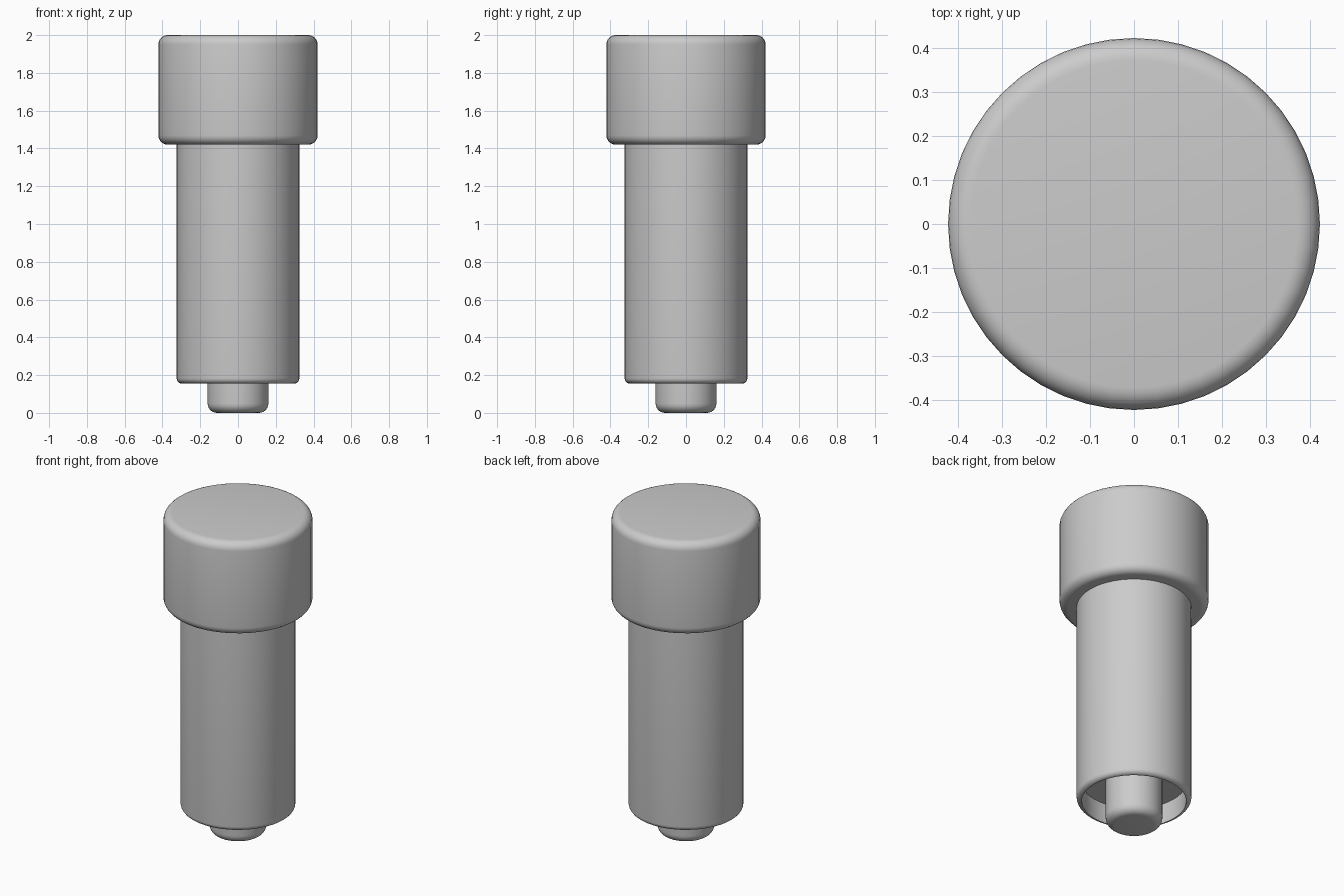
import bpy, bmesh
from math import sin, cos, pi, radians

old = bpy.data.objects.get("Cube")
if old:
    bpy.data.objects.remove(old, do_unlink=True)

SIDES = 48

grey = bpy.data.materials.new("plain grey")
grey.use_nodes = True
colour = (0.6, 0.6, 0.6, 1)
grey.diffuse_color = colour
grey.node_tree.nodes["Principled BSDF"].inputs["Base Color"].default_value = colour


def rounded(radius, z, bevel, top, steps=6):
    """Quarter-round corner of a profile, listed from bottom to top."""
    centre = z - bevel if top else z + bevel
    start = 0 if top else -pi / 2
    angles = [start + pi / 2 * i / steps for i in range(steps + 1)]
    return [(radius - bevel + bevel * cos(a), centre + bevel * sin(a)) for a in angles]


def lathe(name, profile):
    """Spin a radius/height profile around z; ends on the axis close it."""
    bm = bmesh.new()
    verts = [bm.verts.new((r, 0, z)) for r, z in profile]
    edges = [bm.edges.new(pair) for pair in zip(verts, verts[1:])]
    bmesh.ops.spin(bm, geom=verts + edges, cent=(0, 0, 0), axis=(0, 0, 1),
                   angle=2 * pi, steps=SIDES, use_duplicate=False)
    bmesh.ops.remove_doubles(bm, verts=bm.verts, dist=0.0005)
    bmesh.ops.recalc_face_normals(bm, faces=bm.faces)
    mesh = bpy.data.meshes.new(name)
    bm.to_mesh(mesh)
    bm.free()
    mesh.materials.append(grey)
    obj = bpy.data.objects.new(name, mesh)
    bpy.context.collection.objects.link(obj)
    bpy.ops.object.select_all(action="DESELECT")
    obj.select_set(True)
    bpy.context.view_layer.objects.active = obj
    bpy.ops.object.shade_smooth_by_angle(angle=radians(35))


# Wide cap with rounded rims
lathe("cap", [(0, 1.42)] + rounded(0.422, 1.42, 0.05, False)
      + rounded(0.422, 2.0, 0.05, True) + [(0, 2.0)])

# Long barrel with a shallow recess in its lower end
lathe("barrel", [(0, 0.28), (0.296, 0.28)] + rounded(0.325, 0.155, 0.029, False)
      + [(0.325, 1.44), (0, 1.44)])

# Small pin rising into the recess
lathe("pin", rounded(0.161, 0, 0.05, False) + [(0.161, 0.29), (0, 0.29)])
pin = bpy.data.objects["pin"]

# Flat end of the pin
bm = bmesh.new()
bm.from_mesh(pin.data)
rim = [e for e in bm.edges if e.is_boundary]
bmesh.ops.holes_fill(bm, edges=rim, sides=0)
bmesh.ops.recalc_face_normals(bm, faces=bm.faces)
bm.to_mesh(pin.data)
bm.free()
